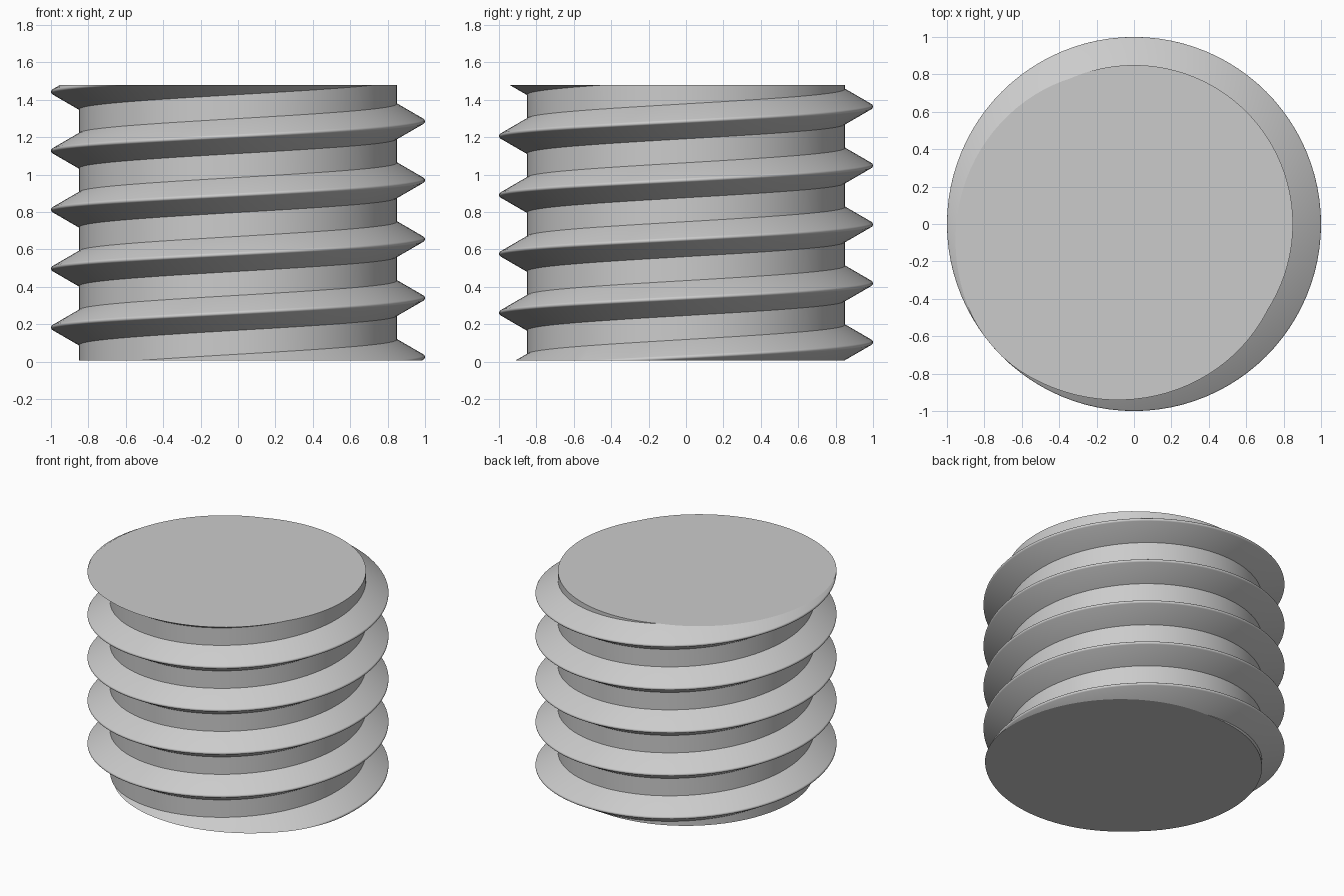
import bpy, bmesh
from math import cos, sin, tan, tau, radians
from mathutils import Vector

cube = bpy.data.objects.get("Cube")
if cube:
    bpy.data.objects.remove(cube)

PITCH, START = 0.315, 0.025      # rise per turn, crest height on the +x side
ROOT, CREST, TIP = 0.85, 1.0, 0.012
BOTTOM, TOP = 0.005, 1.478
SEGS, TURNS = 96, 7

steel = bpy.data.materials.new("steel_grey")
steel.use_nodes = True
colour = (0.6, 0.6, 0.6, 1)
steel.diffuse_color = colour
steel.node_tree.nodes["Principled BSDF"].inputs["Base Color"].default_value = colour

# Thread profile (radius, height): rounded tip, 30 degree flanks, straight root
tip = [(CREST - TIP + TIP * cos(radians(a)), TIP * sin(radians(a)))
       for a in range(-60, 61, 20)]
half = tip[-1][1] + (tip[-1][0] - ROOT) * tan(radians(30))
profile = [(ROOT, -half)] + tip + [(ROOT, half)]

# Sweep the profile along a helix, sharing the root row between turns
bm = bmesh.new()
rows = []
for turn in range(-1, TURNS - 1):
    for radius, height in profile:
        for_row = []
        for i in range(SEGS + 1):
            t = i / SEGS
            z = START + PITCH * (turn + t) + height
            for_row.append(bm.verts.new((radius * cos(tau * t), radius * sin(tau * t), z)))
        rows.append(for_row)
for low, high in zip(rows, rows[1:]):
    for i in range(SEGS):
        bm.faces.new((low[i], low[i + 1], high[i + 1], high[i]))
bmesh.ops.remove_doubles(bm, verts=bm.verts[:], dist=1e-5)

# Trim both ends flat and cap them
for z, direction in ((BOTTOM, -1), (TOP, 1)):
    bmesh.ops.bisect_plane(bm, geom=bm.verts[:] + bm.edges[:] + bm.faces[:], dist=1e-5,
                           plane_co=Vector((0, 0, z)), plane_no=Vector((0, 0, direction)),
                           clear_outer=True)
    rim = [e for e in bm.edges if e.is_boundary and all(abs(v.co.z - z) < 1e-4 for v in e.verts)]
    bmesh.ops.contextual_create(bm, geom=rim)
bmesh.ops.recalc_face_normals(bm, faces=bm.faces[:])

mesh = bpy.data.meshes.new("threaded_rod")
bm.to_mesh(mesh)
bm.free()
mesh.materials.append(steel)
rod = bpy.data.objects.new("threaded_rod", mesh)
bpy.context.collection.objects.link(rod)
bpy.ops.object.select_all(action="DESELECT")
rod.select_set(True)
bpy.context.view_layer.objects.active = rod
bpy.ops.object.shade_smooth_by_angle(angle=radians(30))
